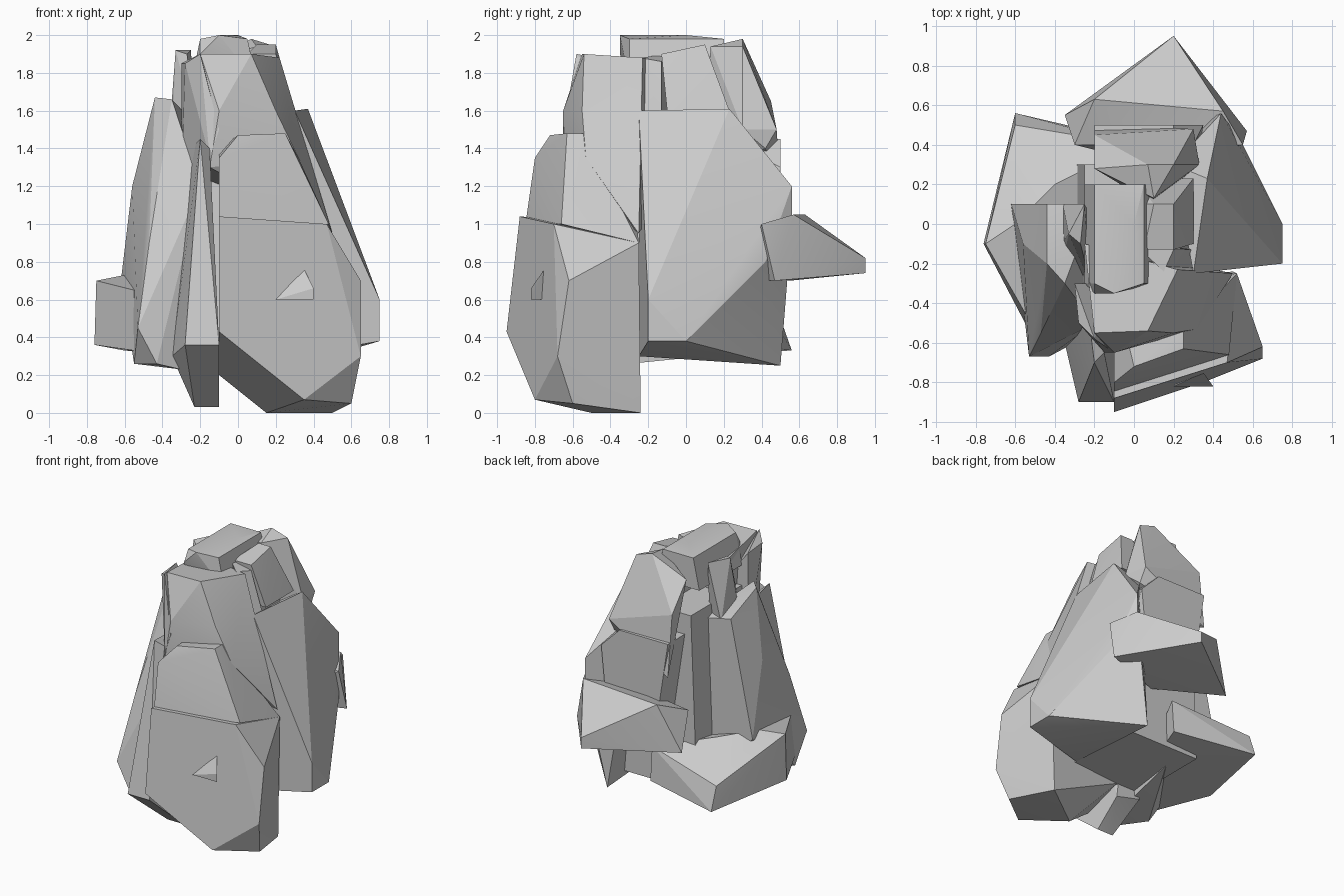
import bpy
import bmesh
import math

default_cube = bpy.data.objects.get("Cube")
if default_cube:
    bpy.data.objects.remove(default_cube, do_unlink=True)

# Single stone colour
stone = bpy.data.materials.new("grey_stone")
stone.use_nodes = True
stone_colour = (.6, .6, .6, 1)
stone.diffuse_color = stone_colour
stone.node_tree.nodes["Principled BSDF"].inputs["Base Color"].default_value = stone_colour


def chunk(name, *corners):
    """Make one faceted boulder: the convex shell around its corners."""
    shell = bmesh.new()
    for corner in corners:
        shell.verts.new(corner)
    hull = bmesh.ops.convex_hull(shell, input=shell.verts[:])
    spare = [item for item in hull["geom_interior"] if isinstance(item, bmesh.types.BMVert)]
    bmesh.ops.delete(shell, geom=spare, context="VERTS")
    bmesh.ops.dissolve_limit(shell, angle_limit=math.radians(4),
                             verts=shell.verts[:], edges=shell.edges[:])
    bmesh.ops.recalc_face_normals(shell, faces=shell.faces[:])
    mesh = bpy.data.meshes.new(name)
    shell.to_mesh(mesh)
    shell.free()
    mesh.materials.append(stone)
    rock = bpy.data.objects.new(name, mesh)
    bpy.context.collection.objects.link(rock)
    bpy.ops.object.select_all(action="DESELECT")
    rock.select_set(True)
    bpy.context.view_layer.objects.active = rock
    bpy.ops.object.shade_smooth_by_angle(angle=math.radians(15))


def level(left, right, front, back, height):
    """Return the four corners of a flat rectangle at one height."""
    return [(x, y, height) for x in (left, right) for y in (front, back)]


def taper(name, bottom, top, *extra):
    """Make a boulder that narrows from one rectangle to another."""
    chunk(name, *level(*bottom), *level(*top), *extra)


# Front slab: lower block, set-back upper block and a chip on its face
chunk("front_slab_lower",
      (-.1, -.95, .43), (.35, -.8, .07),
      (.6, -.6, .05), (.65, -.68, .3),
      (.65, -.62, .7), (.5, -.24, 0),
      (.52, -.25, .9), (.15, -.5, 0),
      (-.1, -.6, .2), (-.1, -.3, .3),
      (-.1, -.88, 1.04), (.47, -.7, 1),
      (-.1, -.3, 1))
chunk("front_slab_upper",
      (-.1, -.85, 1), (.48, -.66, 1),
      (.25, -.63, 1.48), (0, -.72, 1.47),
      (-.1, -.8, 1.35), (.25, -.54, 1.48),
      (.32, -.53, 1.35), (.52, -.25, .9),
      (-.1, -.3, 1.4))

chunk("face_chip",
      (.2, -.82, .6), (.4, -.82, .6),
      (.4, -.82, .66), (.35, -.75, .76),
      (.3, -.7, .6))

# Tall front column, with a blade on each side
chunk("front_column",
      (-.2, -.55, 1.9), (.07, -.54, 1.9),
      (.22, -.23, 1.88), (-.25, -.1, 1.85),
      (.2, -.55, 1.6), (-.1, -.65, 1.6),
      (.32, -.53, 1.35), (.5, -.25, .95),
      (-.15, -.65, 1.3), (-.2, -.1, 1.2))
chunk("corner_blade",
      (-.28, -.5, 1.85), (-.2, -.58, 1.9),
      (-.1, -.65, 1.5), (-.15, -.65, 1.35),
      (-.3, -.3, 1.85), (-.3, -.3, 1.2),
      (-.1, -.3, 1.6))
chunk("side_blade",
      (.15, -.24, 1.88), (.2, -.13, 1.86),
      (0, -.1, 1.9), (.3, -.13, 1.55),
      (.3, -.22, 1.4), (.1, -.1, 1.4))

# Pointed prow beside the slab
chunk("front_prow",
      (-.28, -.9, .36), (-.1, -.9, .36),
      (-.23, -.5, .03), (-.1, -.5, .03),
      (-.2, -.7, 1.45), (-.15, -.65, 1.4),
      (-.35, -.6, .3), (-.1, -.3, .2),
      (-.3, -.3, .25), (-.25, -.3, 1.4))

# Right-hand wall of the outcrop
chunk("side_wall",
      (.3, -.25, 1.6), (.37, .23, 1.61),
      (.43, .5, 1.25), (.44, .56, 1.2),
      (.44, .56, 1), (.54, .42, .8),
      (.75, 0, .38), (.75, -.2, .38),
      (.75, -.2, .6), (.3, .5, .25),
      (.3, -.25, .3), (.2, .3, 1.5))

# Overhanging wedge at the back
chunk("rear_wedge",
      (.2, .95, .74), (.2, .95, .82),
      (.57, .47, .7), (.55, .4, 1),
      (-.35, .55, .7), (-.2, .63, 1.05),
      (.45, .57, 1.05), (-.3, .4, .95),
      (.1, .3, .7), (.1, .4, 1))

# Left slab and the foot beneath it
chunk("left_slab",
      (-.44, -.2, 1.67), (-.35, -.3, 1.66),
      (-.44, .1, 1.55), (-.56, -.1, 1.2),
      (-.62, .1, .7), (-.53, -.67, .45),
      (-.43, -.67, .26), (-.55, -.5, .26),
      (-.3, -.6, .23), (-.47, -.55, .9),
      (-.2, -.5, 1.2), (-.5, .1, 1.2),
      (-.2, .1, 1.5), (-.2, .1, .3))
chunk("left_foot",
      (-.76, -.1, .36), (-.75, -.1, .7),
      (-.55, -.5, .33), (-.55, -.45, .65),
      (-.6, .56, .33), (-.6, .5, .5),
      (0, .42, .35), (0, .4, .6),
      (-.4, .2, .7), (-.6, 0, .73),
      (-.2, -.2, .3))

# Inner and rear cores
taper("inner_core", (-.3, .3, -.4, .3, .3), (-.25, .2, -.3, .3, 1.6))
taper("rear_core", (-.1, .3, .2, .5, .8), (-.2, .2, .2, .5, 1.45),
      (.35, .5, 1.3))

# Crowning stones
chunk("rear_crown",
      (.2, .3, 1.94), (.07, .3, 1.98),
      (.1, .13, 1.94), (-.2, .28, 1.85),
      (-.2, .45, 1.65), (.3, .48, 1.5),
      (.33, .3, 1.5), (.3, .42, 1.4),
      (-.2, .5, 1.2), (.1, .1, 1.3))
taper("side_crown", (0, .3, -.1, .23, 1.6), (.05, .2, -.13, .1, 1.9),
      (.1, .1, 1.95), (.2, .1, 1.95))
taper("summit_cap", (-.25, .1, -.3, .2, 1.75), (-.2, .05, -.3, .2, 1.98),
      (-.2, -.35, 1.9), (-.1, -.35, 2), (0, 0, 2))
chunk("left_shard",
      (-.33, -.05, 1.92), (-.25, .1, 1.92),
      (-.27, -.1, 1.9), (-.36, .1, 1.5),
      (-.37, -.1, 1.4), (-.36, -.2, 1.15),
      (-.22, -.3, 1.5), (-.2, 0, 1.3))
